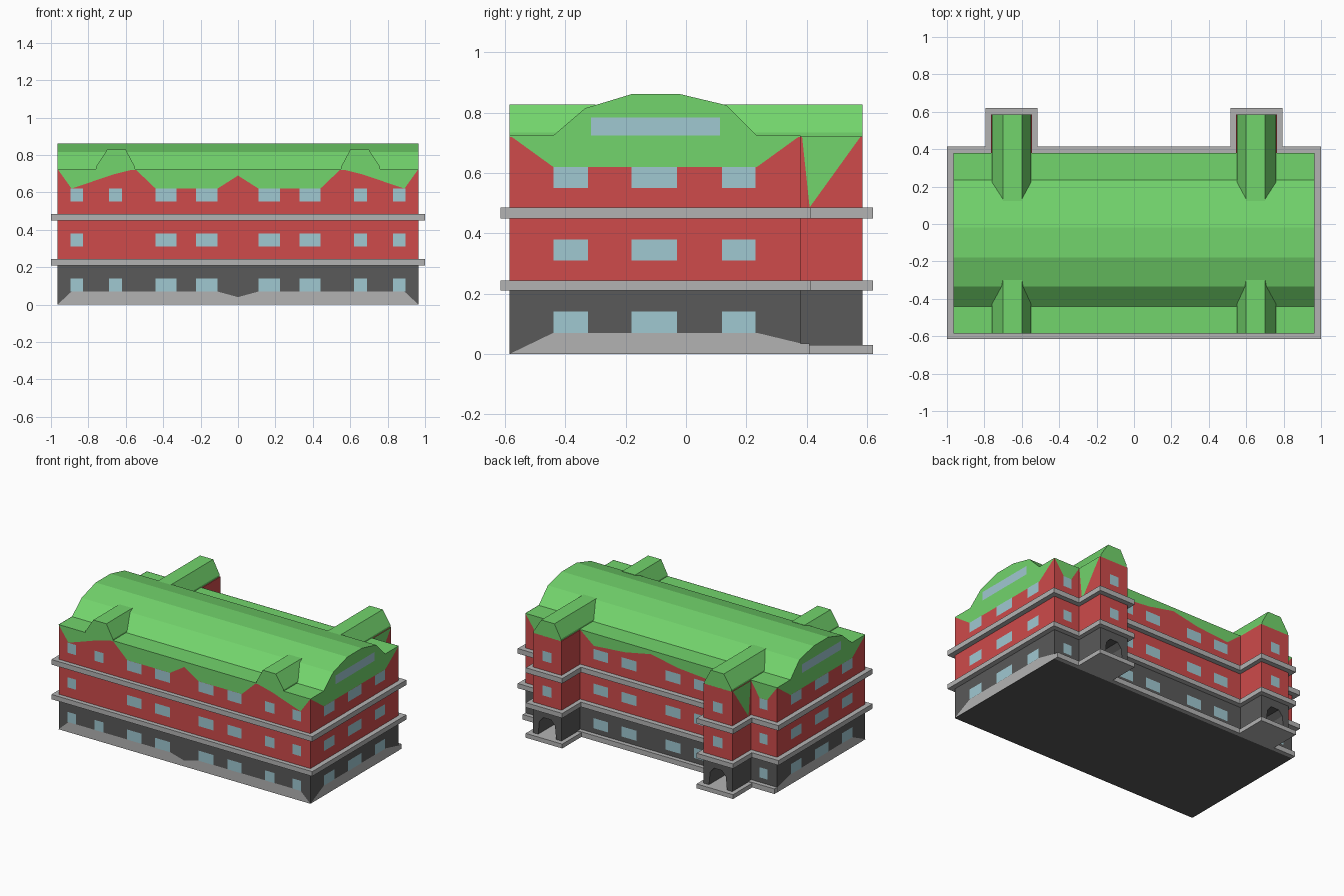
import bpy, bmesh
from mathutils import Vector

if "Cube" in bpy.data.objects:
    bpy.data.objects.remove(bpy.data.objects["Cube"])


def mat(name, r, g, b):
    m = bpy.data.materials.new(name)
    m.diffuse_color = (r, g, b, 1)
    m.use_nodes = True
    m.node_tree.nodes["Principled BSDF"].inputs["Base Color"].default_value = m.diffuse_color
    return m


RED = mat("red_brick", 0.62, 0.07, 0.07)
GREEN = mat("green_roof", 0.17, 0.66, 0.15)
DARK = mat("dark_stone", 0.1, 0.1, 0.1)
LIGHT = mat("light_stone", 0.45, 0.45, 0.45)
GLASS = mat("window_glass", 0.35, 0.58, 0.64)


def finish(name, bm, m):
    bmesh.ops.recalc_face_normals(bm, faces=bm.faces)
    me = bpy.data.meshes.new(name)
    bm.to_mesh(me)
    bm.free()
    me.materials.append(m)
    ob = bpy.data.objects.new(name, me)
    bpy.context.collection.objects.link(ob)


def prism(name, pts, axis, lo, hi, m):
    """Extrude a 2D outline along x, y or z from lo to hi."""
    place = {"x": lambda a, b, c: (c, a, b),
             "y": lambda a, b, c: (a, c, b),
             "z": lambda a, b, c: (a, b, c)}[axis]
    bm = bmesh.new()
    f = bm.faces.new([bm.verts.new(place(a, b, lo)) for a, b in pts])
    new = bmesh.ops.extrude_face_region(bm, geom=[f])["geom"]
    d = Vector(place(0, 0, hi - lo))
    bmesh.ops.translate(bm, vec=d, verts=[v for v in new if isinstance(v, bmesh.types.BMVert)])
    finish(name, bm, m)


def box(name, x0, x1, y0, y1, z0, z1, m):
    prism(name, [(x0, y0), (x1, y0), (x1, y1), (x0, y1)], "z", z0, z1, m)


def panels(name, polys, axis, at, out, m, gap=0.0015):
    """Flat polygons laid just outside the wall plane axis = at."""
    bm = bmesh.new()
    c = at + out * gap
    for poly in polys:
        vs = [bm.verts.new((c, a, b) if axis == "x" else (a, c, b)) for a, b in poly]
        f = bm.faces.new(vs)
        f.normal_update()
        if f.normal["xyz".index(axis)] * out < 0:
            f.normal_flip()
    me = bpy.data.meshes.new(name)
    bm.to_mesh(me)
    bm.free()
    me.materials.append(m)
    bpy.context.collection.objects.link(bpy.data.objects.new(name, me))


def rect(a0, a1, z0, z1):
    return [(a0, z0), (a1, z0), (a1, z1), (a0, z1)]


def sym(half):
    """Complete an outline given from centre to right by mirroring it."""
    return [(-a, b) for a, b in reversed(half) if a > 0] + half


X, YF, YB, YT = 0.965, -0.585, 0.38, 0.585   # wall planes
EAVE = 0.725
ROWS = [(0.07, 0.14), (0.31, 0.38), (0.55, 0.62)]

# Storeys
box("ground_floor", -X, X, YF, YB, 0, 0.22, DARK)
box("upper_floors", -X, X, YF, YB, 0.22, EAVE - 0.005, RED)
box("rear_plinth", -X, X, YB, 0.41, 0, 0.035, LIGHT)

# Ledges wrapping the main block and both rear towers
outline = sym([(0.515, 0.415), (0.515, 0.62), (0.795, 0.62), (0.795, 0.415), (1, 0.415), (1, -0.615)])
for name, z0, z1 in (("lower_ledge", 0.21, 0.243), ("upper_ledge", 0.45, 0.485)):
    prism(name, outline, "z", z0, z1, LIGHT)

# Barrel roof on a flat deck
prism("main_roof", [(YF, EAVE - 0.005), (YF, EAVE), (-0.44, EAVE), (-0.335, 0.815), (-0.18, 0.862),
                    (-0.02, 0.862), (0.135, 0.825), (0.235, EAVE), (YB, EAVE), (YB, EAVE - 0.005)],
      "x", -X, X, GREEN)

for s, side in ((-1, "left"), (1, "right")):
    # Roof ridges over the front gables and the rear towers
    ridge = [(s * a, b) for a, b in ((0.55, 0.72), (0.55, 0.735), (0.60, 0.828),
                                     (0.70, 0.828), (0.76, 0.735), (0.76, 0.72))]
    prism(side + "_front_dormer", ridge, "y", YF, -0.30, GREEN)
    prism(side + "_tower_roof", ridge, "y", 0.12, YT, GREEN)

    # Rear tower with an open arched porch
    x0, x1 = sorted((s * 0.545, s * 0.765))
    box(side + "_tower", x0, x1, YB, YT, 0.22, EAVE - 0.003, RED)
    arch = [(x0, 0.02), (x0 + 0.04, 0.02), (x0 + 0.05, 0.12), (x0 + 0.08, 0.155), (x1 - 0.08, 0.155),
            (x1 - 0.05, 0.12), (x1 - 0.04, 0.02), (x1, 0.02), (x1, 0.22), (x0, 0.22)]
    prism(side + "_porch", arch, "y", YB, YT, DARK)
    box(side + "_porch_step", x0 - 0.03, x1 + 0.03, YB, 0.62, 0, 0.03, LIGHT)
    cx = s * 0.655
    panels(side + "_tower_windows", [rect(cx - 0.035, cx + 0.035, *r) for r in ROWS[1:]],
           "y", YT, 1, GLASS, 0.003)
    panels(side + "_tower_green", [[(0.385, 0.722), (0.41, 0.486), (0.58, 0.722)]],
           "x", s * 0.765, s, GREEN)

    # End wall: windows, roof apron and plinth
    spans = [(-0.44, -0.325), (-0.18, -0.03), (0.12, 0.23)]
    panels(side + "_end_windows", [rect(a, b, *r) for a, b in spans for r in ROWS]
           + [rect(-0.315, 0.112, 0.725, 0.785)], "x", s * X, s, GLASS, 0.003)
    panels(side + "_end_apron", [[(YF, EAVE), (-0.44, 0.62), (0.235, 0.62), (YB, EAVE)]],
           "x", s * X, s, GREEN)
    panels(side + "_end_plinth", [[(YF, 0), (-0.44, 0.07), (0.235, 0.07), (YB, 0.035), (YB, 0)]],
           "x", s * X, s, LIGHT)

    # Rear wall outside the tower
    panels(side + "_rear_apron", [[(s * X, EAVE), (s * 0.89, 0.62), (s * 0.83, 0.62), (s * 0.765, EAVE)]],
           "y", YB, 1, GREEN)

# Front wall: windows, roof apron and plinth
wide = [(0.11, 0.225), (0.33, 0.44)]
narrow = [(0.62, 0.69), (0.83, 0.895)]
front = []
for i, r in enumerate(ROWS):
    for s in (-1, 1):
        for a, b in wide + narrow:
            if not (i == 1 and s == -1 and a == 0.62):
                front.append(rect(s * a, s * b, *r))
panels("front_windows", front, "y", YF, -1, GLASS, 0.003)
panels("front_apron", [[(s * a, b) for a, b in poly] for s in (-1, 1) for poly in (
    [(0, EAVE), (0, 0.69), (0.11, 0.62), (0.44, 0.62), (0.55, EAVE)],
    [(0.55, EAVE), (0.67, 0.695), (0.89, 0.62), (X, EAVE)])], "y", YF, -1, GREEN)
panels("front_plinth", [sym([(0, 0.04), (0.11, 0.07), (0.89, 0.07), (X, 0)])], "y", YF, -1, LIGHT)

# Rear wall: windows and roof apron between the towers
panels("rear_windows", [rect(s * a, s * b, *r) for s in (-1, 1) for a, b in wide + narrow[1:] for r in ROWS],
       "y", YB, 1, GLASS, 0.003)
panels("rear_apron", [[(s * a, b) for a, b in ((0, EAVE), (0, 0.70), (0.2, 0.66), (0.44, 0.64), (0.545, EAVE))]
                      for s in (-1, 1)], "y", YB, 1, GREEN)
